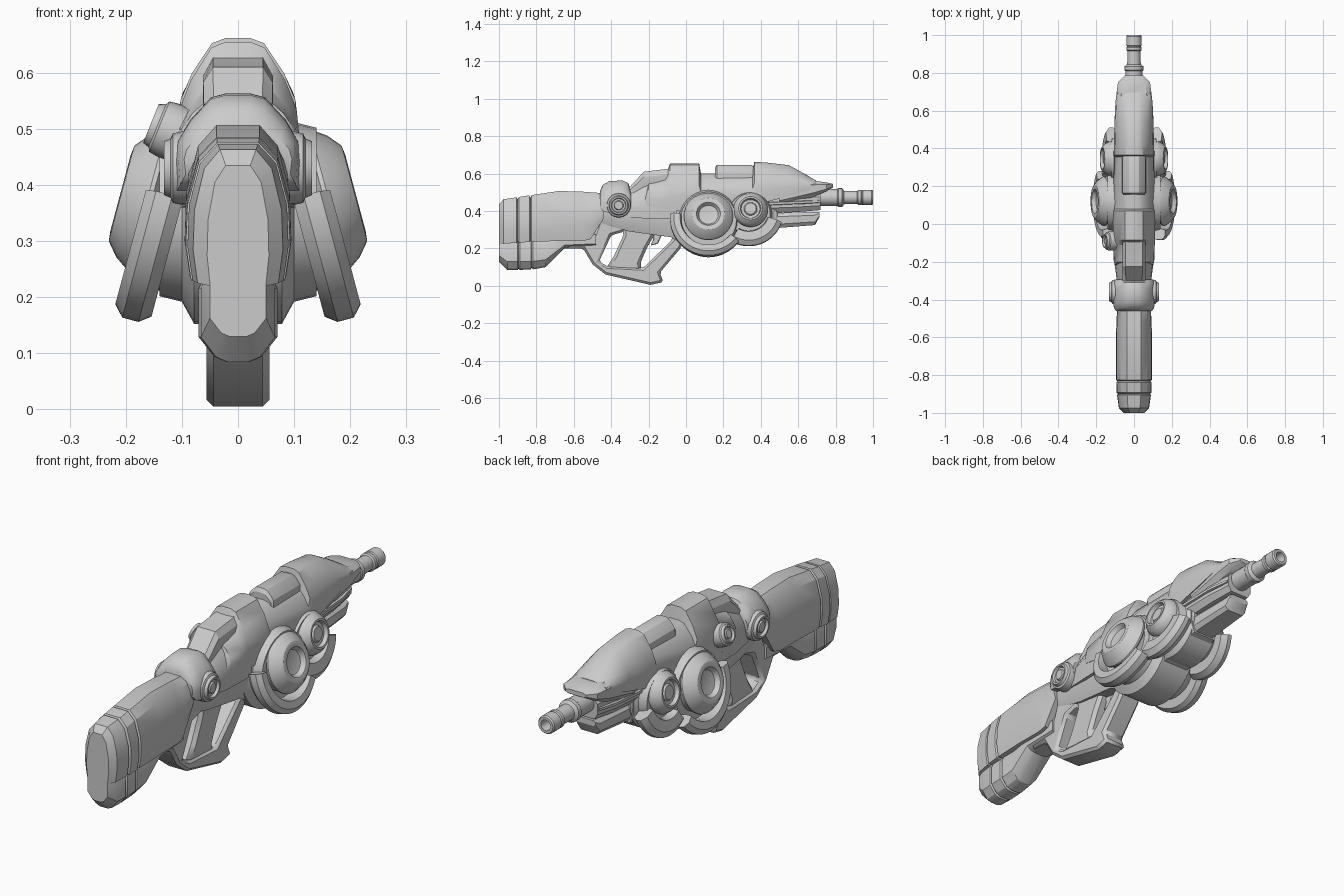
import bpy, bmesh
from math import radians, sin, cos, pi
from mathutils import Vector

# half cross-sections as (width fraction, height fraction), top to bottom
ARCH = [(.2, 1), (.43, .96), (.76, .73), (.95, .52), (1, .3), (.97, 0)]
STOCK = [(.4, 1), (.75, .86), (.97, .55), (1, .25), (.9, 0)]
BOX = [(.72, 1), (1, .75), (1, .25), (.75, 0)]


def finish(name, bm, angle=28, bevel=0):
    bmesh.ops.remove_doubles(bm, verts=bm.verts, dist=1e-5)
    bmesh.ops.recalc_face_normals(bm, faces=bm.faces)
    me = bpy.data.meshes.new(name)
    bm.to_mesh(me)
    bm.free()
    ob = bpy.data.objects.new(name, me)
    bpy.context.collection.objects.link(ob)
    bpy.ops.object.select_all(action='DESELECT')
    ob.select_set(True)
    bpy.context.view_layer.objects.active = ob
    bpy.ops.object.shade_smooth_by_angle(angle=radians(angle))
    if bevel:
        m = ob.modifiers.new("edge_bevel", 'BEVEL')
        m.width, m.segments, m.limit_method = bevel, 1, 'ANGLE'
    return ob


def loft(name, half, stations, angle=28):
    """Skin a mirrored cross-section along y; station = y, z bottom, z top, half width."""
    bm = bmesh.new()
    ring = half + [(-x, z) for x, z in reversed(half)]
    rows = [[bm.verts.new((x * w, y, zb + z * (zt - zb))) for x, z in ring]
            for y, zb, zt, w in stations]
    n = len(ring)
    for a, b in zip(rows, rows[1:]):
        for i in range(n):
            j = (i + 1) % n
            bm.faces.new((a[i], a[j], b[j], b[i]))
    bm.faces.new(rows[0])
    bm.faces.new(rows[-1])
    return finish(name, bm, angle)


def plate(name, pts, w, bevel=.01):
    """Extrude a side (y, z) outline across x."""
    bm = bmesh.new()
    f = bm.faces.new([bm.verts.new((-w, y, z)) for y, z in pts])
    r = bmesh.ops.extrude_face_region(bm, geom=[f])
    bmesh.ops.translate(bm, vec=(2 * w, 0, 0),
                        verts=[v for v in r['geom'] if isinstance(v, bmesh.types.BMVert)])
    return finish(name, bm, 28, bevel)


def lathe(name, prof, centre, axis, a0=0, a1=360, seg=32, closed=False):
    """Turn (radius, height) points about an axis; partial turns get capped ends."""
    bm = bmesh.new()
    n = Vector(axis).normalized()
    v = Vector((0, 1, 0)) if abs(n.y) < .5 else Vector((1, 0, 0))
    u = Vector((0, 0, 1))
    u = (u - n * u.dot(n)).normalized()
    c, full = Vector(centre), a1 - a0 == 360
    rows = []
    for k in range(seg if full else seg + 1):
        a = radians(a0 + (a1 - a0) * k / seg)
        rows.append([bm.verts.new(c + n * h + (v * cos(a) + u * sin(a)) * r) for r, h in prof])
    m = len(prof)
    for k in range(seg):
        a, b = rows[k], rows[(k + 1) % len(rows)]
        for i in range(m if closed else m - 1):
            j = (i + 1) % m
            bm.faces.new((a[i], a[j], b[j], b[i]))
    if not full:
        bm.faces.new(rows[0])
        bm.faces.new(rows[-1])
    return finish(name, bm)


# shoulder stock with two panel grooves, and its narrower toe
loft("stock", STOCK, [
    (-1, .22, .435, .055), (-.975, .225, .463, .08), (-.905, .23, .473, .09),
    (-.9, .24, .462, .084), (-.893, .23, .475, .093), (-.838, .235, .484, .094),
    (-.832, .24, .472, .087), (-.825, .235, .485, .095), (-.68, .24, .507, .095),
    (-.55, .24, .503, .094), (-.51, .25, .50, .092), (-.44, .36, .495, .09)])
loft("stock_toe", BOX[:3] + [(.6, .05), (.3, 0)], [
    (-1, .13, .26, .05), (-.955, .085, .26, .066), (-.9, .085, .26, .07),
    (-.895, .092, .26, .064), (-.888, .085, .26, .07), (-.83, .088, .26, .07),
    (-.825, .095, .26, .064), (-.818, .088, .26, .07), (-.75, .1, .26, .068),
    (-.65, .2, .27, .068), (-.48, .2, .3, .065)])

# open hand guard, grip and trigger
plate("hand_guard", [
    (-.64, .2), (-.55, .2), (-.5, .115), (-.43, .06), (-.19, .005), (-.12, .02), (-.14, .07),
    (-.03, .2), (.02, .3), (-.08, .3), (-.07, .25), (-.23, .095), (-.42, .105), (-.465, .13),
    (-.4, .27), (-.33, .29), (-.33, .36), (-.46, .36), (-.5, .25), (-.62, .25)], .056, .012)
plate("grip", [(-.34, .34), (-.335, .27), (-.385, .16), (-.43, .09), (-.235, .08),
               (-.245, .12), (-.21, .2), (-.165, .28), (-.15, .34)], .05, .015)
plate("trigger", [(-.2, .31), (-.175, .25), (-.19, .215), (-.15, .225), (-.13, .27), (-.12, .31)], .015, .004)
for v, x in ((0, 0),):
    bpy.data.objects["hand_guard"].data.update()

# receiver body
loft("lower_receiver", BOX, [
    (-.48, .34, .48, .07), (-.3, .29, .5, .08), (-.08, .26, .54, .09),
    (.02, .2, .55, .088), (.3, .24, .5, .085), (.48, .3, .5, .075)])
loft("rear_shell", ARCH, [
    (-.34, .37, .5, .085), (-.22, .36, .565, .102), (-.05, .36, .6, .106)])
loft("rear_spine", BOX, [
    (-.42, .45, .51, .06), (-.3, .45, .53, .06), (-.225, .5, .61, .062),
    (-.1, .5, .625, .062), (-.06, .5, .635, .06)])
loft("upper_shell", ARCH, [
    (-.22, .43, .5, .1), (-.2, .425, .565, .107), (-.11, .41, .59, .11), (-.085, .405, .655, .11),
    (.07, .4, .655, .11), (.08, .4, .6, .11), (.355, .42, .605, .108), (.365, .43, .662, .108),
    (.42, .445, .66, .106), (.55, .48, .645, .103), (.65, .51, .59, .098), (.695, .535, .562, .088)], 35)
loft("top_block", ARCH[:4] + [(1, 0)], [
    (.155, .56, .63, .058), (.165, .56, .647, .064), (.345, .56, .647, .064), (.36, .56, .64, .062)])
loft("nose_wedge", BOX, [
    (.5, .42, .56, .095), (.68, .475, .562, .094), (.75, .505, .553, .085), (.785, .525, .545, .05)])
loft("fore_rail", BOX, [(.4, .385, .5, .085), (.6, .395, .5, .08), (.72, .405, .5, .062)])
loft("side_rail", BOX, [(.42, .425, .45, .094), (.62, .435, .458, .088), (.715, .44, .462, .068)])
loft("fore_lower", BOX, [(.38, .29, .39, .064), (.5, .31, .39, .062), (.69, .325, .395, .055),
                         (.715, .37, .395, .05)])

# barrel with bored muzzle
lathe("barrel", [(0, 0), (.046, 0), (.046, .13), (.05, .135), (.05, .155), (.036, .165), (.034, .235),
                 (.041, .24), (.041, .255), (.037, .26), (.041, .265), (.041, .313), (.036, .32),
                 (.024, .32), (.02, .27), (0, .27)], (0, .68, .472), (0, 1, 0), seg=20)

# collar over the joint of stock and receiver
loft("joint_collar", ARCH, [
    (-.46, .42, .505, .096), (-.445, .4, .54, .106), (-.41, .39, .56, .112),
    (-.34, .39, .563, .112), (-.31, .4, .55, .108), (-.295, .42, .515, .1)], 40)

# drums between the side discs
lathe("main_drum", [(0, -.14), (.15, -.14), (.16, -.1), (.2, -.078), (.2, .078),
                    (.16, .1), (.15, .14), (0, .14)], (0, .12, .352), (1, 0, 0))
lathe("front_drum", [(0, -.12), (.11, -.12), (.12, -.085), (.15, -.065), (.15, .065),
                     (.12, .085), (.11, .12), (0, .12)], (0, .34, .385), (1, 0, 0))

BIG = [(0, -.022), (.045, -.022), (.052, -.02), (.064, 0), (.07, .002), (.088, 0), (.112, -.02),
       (.131, -.047), (.131, -.055), (.118, -.065), (.118, -.11), (0, -.11)]
SMALL = [(0, -.01), (.03, -.01), (.036, -.018), (.05, -.018), (.055, 0), (.064, 0),
         (.082, -.018), (.092, -.04), (.092, -.05), (.08, -.055), (.08, -.1), (0, -.1)]
HUB = [(0, -.004), (.022, -.004), (.026, -.012), (.036, -.012), (.04, 0), (.048, 0),
       (.053, -.012), (.062, -.016), (.065, -.03), (.065, -.06), (0, -.06)]


def tilted(s, deg):
    return (s * cos(radians(deg)), 0, sin(radians(deg)))


# mirrored discs, their lower crescents and the joint hubs
for s, side in ((1, "right"), (-1, "left")):
    ax = tilted(s, 15)
    lathe("main_disc_" + side, BIG, (s * .2075, .12, .385), ax)
    lathe("main_crescent_" + side,
          [(.145, -.05), (.152, -.022), (.185, -.022), (.205, -.04), (.205, -.07), (.19, -.09), (.145, -.09)],
          (s * .192, .12, .372), ax, 172, 322, 24, True)
    ax = tilted(s, 12)
    lathe("front_disc_" + side, SMALL, (s * .168, .345, .415), ax)
    lathe("front_crescent_" + side,
          [(.105, -.04), (.112, -.02), (.16, -.02), (.185, -.04), (.185, -.06), (.165, -.085), (.105, -.085)],
          (s * .158, .335, .405), ax, 240, 342, 16, True)
    lathe("joint_hub_" + side, HUB, (s * .132, -.36, .43), (s, 0, 0), seg=24)

# extra knob on the left only
lathe("left_knob", [(r * .78, h) for r, h in HUB], (-.155, -.09, .51), tilted(-1, 22), seg=24)
